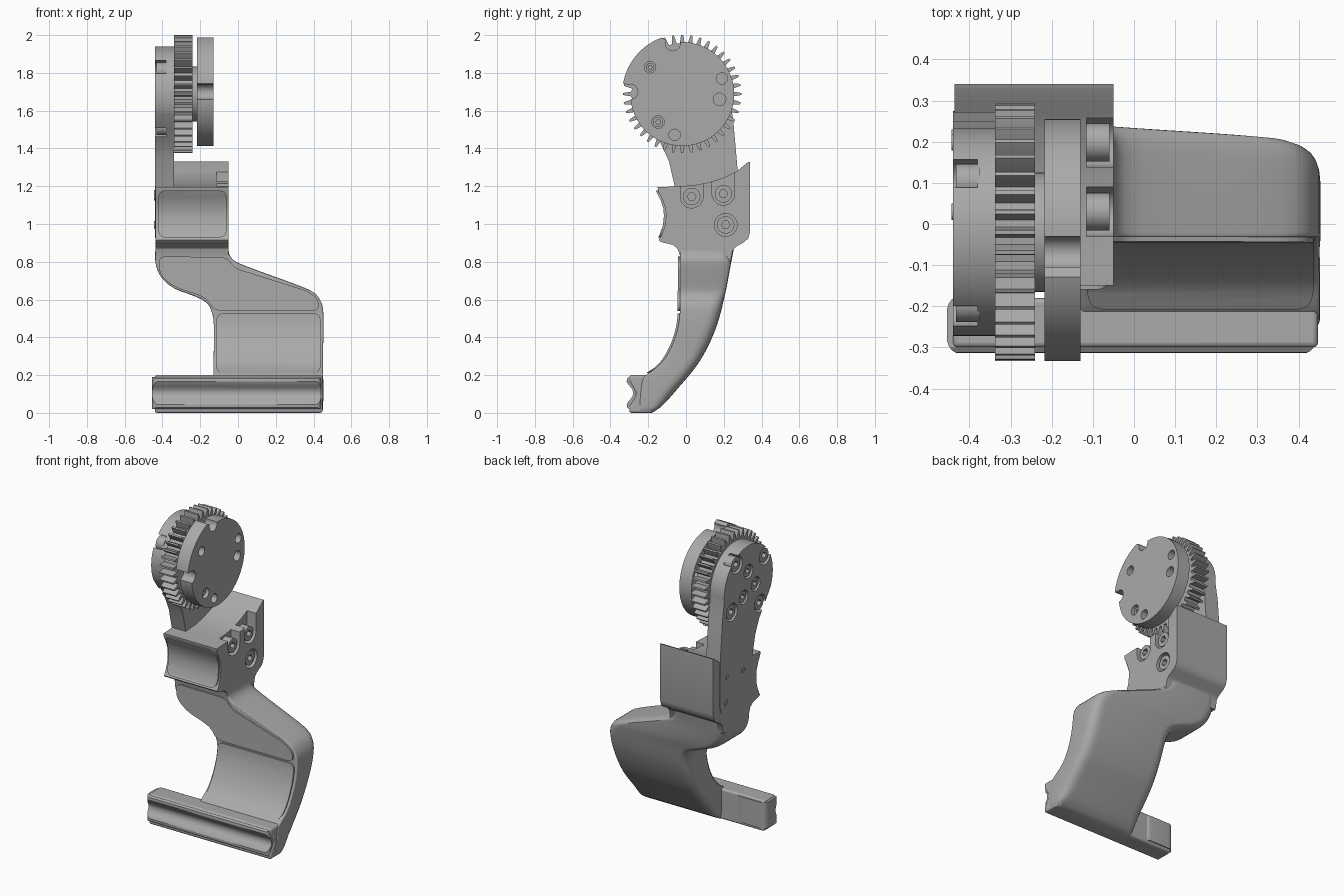
import bpy, bmesh, math
from mathutils import Vector, Matrix

if "Cube" in bpy.data.objects:
    bpy.data.objects.remove(bpy.data.objects["Cube"])

grey = bpy.data.materials.new("satin grey")
grey.use_nodes = True
GREY = (0.4, 0.4, 0.4, 1)
grey.diffuse_color = GREY
grey.node_tree.nodes["Principled BSDF"].inputs["Base Color"].default_value = GREY

AXIS_Y, AXIS_Z = -0.02, 1.688   # rotation axis of the gear


def finish(name, bm):
    bmesh.ops.recalc_face_normals(bm, faces=bm.faces)
    mesh = bpy.data.meshes.new(name)
    bm.to_mesh(mesh)
    bm.free()
    mesh.materials.append(grey)
    obj = bpy.data.objects.new(name, mesh)
    bpy.context.collection.objects.link(obj)
    return obj


def prism(name, pts, axis, a, b):
    """Extrude an outline along x (pts y,z), y (pts x,z) or z (pts x,y)."""
    place = {"x": lambda p, t: (t, p[0], p[1]),
             "y": lambda p, t: (p[0], t, p[1]),
             "z": lambda p, t: (p[0], p[1], t)}[axis]
    bm = bmesh.new()
    rings = [[bm.verts.new(place(p, t)) for p in pts] for t in (a, b)]
    for ring in rings:
        bm.faces.new(ring)
    n = len(pts)
    for i in range(n):
        j = (i + 1) % n
        bm.faces.new((rings[0][i], rings[0][j], rings[1][j], rings[1][i]))
    return finish(name, bm)


def rounded(pts, r, steps=6):
    """Round every corner of an outline."""
    out = []
    for i, p in enumerate(pts):
        p, q, s = Vector(p), Vector(pts[i - 1]), Vector(pts[(i + 1) % len(pts)])
        a = p + (q - p).normalized() * min(r, (q - p).length * 0.45)
        b = p + (s - p).normalized() * min(r, (s - p).length * 0.45)
        for k in range(steps + 1):
            t = k / steps
            out.append(a * (1 - t) ** 2 + p * 2 * t * (1 - t) + b * t * t)
    return out


def arc(r, a0, a1, n, cy=AXIS_Y, cz=AXIS_Z):
    angles = [math.radians(a0 + (a1 - a0) * i / n) for i in range(n + 1)]
    return [(cy + r * math.cos(a), cz + r * math.sin(a)) for a in angles]


def disc(name, y, z, r, a, b, n=32):
    return prism(name, arc(r, 0, 360, n, y, z)[:-1], "x", a, b)


def boolean(obj, tools, op="DIFFERENCE"):
    bpy.context.view_layer.objects.active = obj
    for tool in tools:
        mod = obj.modifiers.new("cut", "BOOLEAN")
        mod.operation, mod.object, mod.solver = op, tool, "EXACT"
        bpy.ops.object.modifier_apply(modifier=mod.name)
        bpy.data.objects.remove(tool)
    return obj


def bevel(obj, width, segments=3):
    mod = obj.modifiers.new("soft edges", "BEVEL")
    mod.width, mod.segments, mod.limit_method = width, segments, "ANGLE"
    mod.angle_limit = math.radians(40)


def screw(name, y, z, r, base, tip):
    """Cap screw along x with a hexagonal socket."""
    head = disc(name, y, z, r, base, tip)
    depth = base + (tip - base) * 0.4
    return boolean(head, [disc("socket", y, z, r * 0.5, depth, tip + (tip - base), 6)])


def follow(keys):
    """Smooth curve through (z, value) keys."""
    def slope(i):
        a, b = keys[max(i - 1, 0)], keys[min(i + 1, len(keys) - 1)]
        return (b[1] - a[1]) / (b[0] - a[0])

    def value(z):
        i = max(k for k in range(len(keys) - 1) if keys[k][0] <= z or k == 0)
        (z0, v0), (z1, v1) = keys[i], keys[i + 1]
        h = z1 - z0
        t = (z - z0) / h
        return (v0 * (1 + 2 * t) * (1 - t) ** 2 + v1 * t * t * (3 - 2 * t)
                + h * slope(i) * t * (1 - t) ** 2 - h * slope(i + 1) * t * t * (1 - t))
    return value


# Curved lower arm: rounded sections stacked upwards
left = follow([(0, -.13), (.2, -.13), (.46, -.128), (.52, -.135), (.57, -.155), (.6, -.19),
               (.625, -.25), (.655, -.33), (.71, -.4), (.79, -.436), (.9, -.436)])
right = follow([(0, .437), (.02, .45), (.3, .45), (.55, .45), (.62, .42), (.655, .37),
                (.79, .01), (.82, -.035), (.86, -.05), (.9, -.05)])
front = follow([(0, -.25), (.18, -.23), (.21, -.2), (.24, -.155), (.29, -.11), (.37, -.068),
                (.45, -.043), (.53, -.033), (.7, -.032), (.9, -.032)])
back = follow([(0, -.18), (.03, -.135), (.11, -.06), (.27, .07), (.44, .155), (.62, .205),
               (.79, .238), (.9, .26)])
bm = bmesh.new()
rings = []
for k in range(61):
    z = 0.9 * k / 60
    x0, x1, y0, y1 = left(z), right(z), front(z), back(z)
    soft = min(0.075, (y1 - y0) * 0.45)
    section = (rounded([(x0, y0), (x1, y0)] + [(x1, y1), (x0, y1)], soft))
    tight = rounded([(x0, y0), (x1, y0), (x1, y1), (x0, y1)], 0.012)
    half = len(section) // 2
    rings.append([bm.verts.new((p[0], p[1], z)) for p in tight[:half] + section[half:]])
for a, b in zip(rings, rings[1:]):
    for i in range(len(a)):
        j = (i + 1) % len(a)
        bm.faces.new((a[i], a[j], b[j], b[i]))
bm.faces.new(rings[0])
bm.faces.new(rings[-1])
finish("lower_arm", bm)

# Upper bracket with open counterbores on its side
grip = [(-.15, 1.195), (-.148, 1.175), (-.125, 1.13), (-.108, 1.08), (-.106, 1.04),
        (-.112, .99), (-.13, .94), (-.145, .915)]
bracket = prism("upper_bracket", grip + [
    (-.135, .905), (-.07, .89), (-.045, .87), (-.033, .835), (-.033, .8), (.235, .8),
    (.247, .86), (.265, .88), (.31, .905), (.33, .925), (.34, .96), (.34, 1.33),
    (.325, 1.325), (.27, 1.28), (.2, 1.245), (.12, 1.22), (.04, 1.205), (-.03, 1.2)],
    "x", -.436, -.05)
bolts = [(.03, 1.145), (.198, 1.16), (.21, .995)]
cutters = [disc("bore", y, z, .06, -.115, 0) for y, z in bolts]
cutters += [prism("slot", [(y - .06, z), (y + .06, z), (y + .06, 1.4), (y - .06, 1.4)],
                  "x", -.115, 0) for y, z in bolts[:2]]
boolean(bracket, cutters)
for i, (y, z) in enumerate(bolts):
    screw(f"bracket_screw_{i + 1}", y, z, .046, -.12, -.06)
    screw(f"bracket_screw_end_{i + 1}", y, z, .02, -.43, -.444)

# Grip pads that follow the front surfaces
def pad(name, line, outline, radius):
    strip = [(y - .011, z) for y, z in line] + [(y + .02, z) for y, z in reversed(line)]
    body = prism(name, strip, "x", -.6, .6)
    return boolean(body, [prism("trim", rounded(outline, radius), "y", -.6, .6)], "INTERSECT")


def box(x0, x1, z0, z1):
    return [(x0, z0), (x1, z0), (x1, z1), (x0, z1)]


def front_line(z0, z1, n=20):
    return [(front(z), z) for z in (z0 + (z1 - z0) * i / n for i in range(n + 1))]


pad("upper_grip_pad", grip, box(-.422, -.06, .928, 1.178), .045)
pad("middle_pad", front_line(.5, .87, 2),
    [(-.422, .828), (-.06, .825), (-.02, .768), (.37, .645), (.427, .6), (.427, .54),
     (-.125, .54), (-.17, .61), (-.34, .668), (-.415, .73)], .04)
pad("lower_grip_pad", front_line(.205, .56), box(-.115, .437, .212, .527), .04)

# Bottom bar and its wrapped grip
bar = prism("bottom_bar", [(-.18, 0), (-.3, 0), (-.3, .035), (-.265, .09), (-.265, .11),
                           (-.3, .17), (-.3, .2), (-.18, .2)], "x", -.44, .447)
bevel(bar, .012)
sleeve = prism("bar_grip", [
    (-.1, .02), (-.3, .02), (-.312, .028), (-.314, .045), (-.305, .06), (-.284, .085),
    (-.279, .105), (-.284, .125), (-.305, .15), (-.314, .165), (-.312, .182), (-.3, .19),
    (-.1, .19)], "x", -.6, .6)
wrap = [(-.455, -.317), (.44, -.317), (.44, -.24), (-.24, -.24), (-.24, -.173), (-.455, -.173)]
boolean(sleeve, [prism("trim", rounded(wrap, .045), "z", -.1, .3)], "INTERSECT")

# Side plate with a round head and recessed screws
plate = prism("side_plate", arc(.252, -5, 205, 48) + [
    (-.19, 1.5), (-.13, 1.42), (-.09, 1.33), (-.06, 1.2), (-.03, 1.11), (.04, 1.05),
    (.13, .97), (.17, .94), (.22, .925), (.26, .945), (.275, .99), (.272, 1.3),
    (.25, 1.55)], "x", -.44, -.338)
ring = [arc(.21, a, a, 1)[0] for a in (55, 145, 235, 325)]
inner = [(AXIS_Y, 1.77), (-.095, 1.66), (.03, 1.62)]
boolean(plate, [disc("bore", y, z, .057, -.5, -.38) for y, z in ring]
        + [disc("bore", y, z, .045, -.5, -.4) for y, z in inner])
for i, (y, z) in enumerate(ring):
    screw(f"plate_screw_{i + 1}", y, z, .046, -.375, -.432)
for i, (y, z) in enumerate(inner):
    screw(f"hub_screw_{i + 1}", y, z, .036, -.395, -.432)

# Gear wheel and hub
TEETH = 40
tooth = [(-.5, .268), (-.3, .268), (-.17, .3), (-.1, .313), (.1, .313), (.17, .3), (.3, .268)]
gear = []
for k in range(TEETH):
    for t, r in tooth:
        gear += arc(r, (k + t) * 360 / TEETH, 0, 1)[:1]
prism("gear_wheel", gear, "x", -.338, -.24)
disc("gear_hub", AXIS_Y, AXIS_Z, .145, -.25, -.21, 48)

# Cam disc with a raised sector, two notches and through holes
cam = prism("cam_disc", arc(.275, 170, 462, 72) + arc(.318, 110, 170, 20), "x", -.217, -.13)
holes = [(-.19, 1.83, .03), (.19, 1.77, .03), (.178, 1.66, .033), (-.06, 1.472, .03),
         (-.148, 1.54, .033), (-.07, 1.957, .04), (-.295, 1.7, .04)]
boolean(cam, [disc("hole", y, z, r, -.3, 0, 24) for y, z, r in holes])
screw("cam_screw", -.148, 1.54, .026, -.217, -.15)
screw("cam_pin", -.19, 1.83, .022, -.217, -.17)

# Smooth shading with sharp edges kept
for obj in bpy.data.objects:
    obj.select_set(obj.type == "MESH")
bpy.ops.object.shade_smooth_by_angle(angle=math.radians(32))
